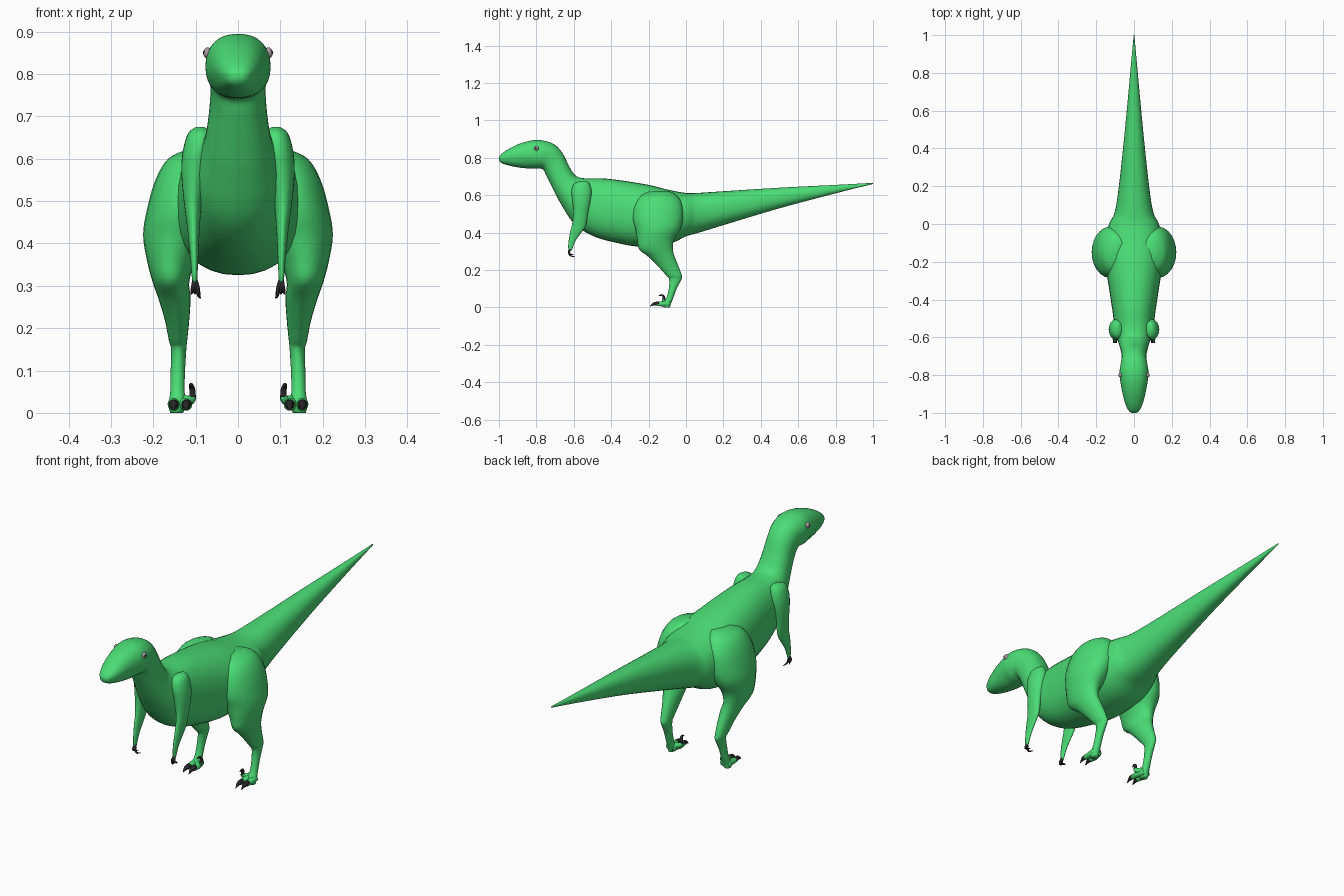
import bpy, bmesh, math
from mathutils import Vector as V

if "Cube" in bpy.data.objects:
    bpy.data.objects.remove(bpy.data.objects["Cube"])


def material(name, rgb):
    m = bpy.data.materials.new(name)
    m.diffuse_color = (*rgb, 1)
    m.use_nodes = True
    m.node_tree.nodes["Principled BSDF"].inputs["Base Color"].default_value = m.diffuse_color
    return m


GREEN = material("skin green", (0.07, 0.72, 0.18))
BLACK = material("claw black", (0.02, 0.02, 0.022))
GREY = material("eye grey", (0.40, 0.34, 0.36))


def spline(rows, steps):
    """Catmull-Rom interpolation of rows of numbers."""
    out = []
    n = len(rows)
    for i in range(n - 1):
        a, b, c, d = rows[max(i - 1, 0)], rows[i], rows[i + 1], rows[min(i + 2, n - 1)]
        for k in range(steps):
            t = k / steps
            out.append([q + 0.5 * t * (r - p + t * (2 * p - 5 * q + 4 * r - s + t * (3 * (q - r) + s - p)))
                        for p, q, r, s in zip(a, b, c, d)])
    out.append(list(rows[-1]))
    return out


def finish(bm, name, mat, mirror):
    bmesh.ops.recalc_face_normals(bm, faces=bm.faces)
    me = bpy.data.meshes.new(name)
    bm.to_mesh(me)
    bm.free()
    me.shade_smooth()
    me.materials.append(mat)
    ob = bpy.data.objects.new(name, me)
    bpy.context.collection.objects.link(ob)
    if mirror:
        ob.modifiers.new("mirror", "MIRROR").use_axis[0] = True
    return ob


def loft(name, rings, mat, sides=24, power=2.0, mirror=True, tweak=None):
    """Skin rings given as (centre, half axis u, half axis v)."""
    bm = bmesh.new()
    loops = []
    for c, u, v in rings:
        loop = []
        for k in range(sides):
            a = 2 * math.pi * k / sides
            x, y = (math.copysign(abs(f) ** (2 / power), f) for f in (math.cos(a), math.sin(a)))
            p = c + u * x + v * y
            loop.append(bm.verts.new(tweak(p) if tweak else p))
        loops.append(loop)
    for A, B in zip(loops, loops[1:]):
        for k in range(sides):
            j = (k + 1) % sides
            bm.faces.new((A[k], A[j], B[j], B[k]))
    bm.faces.new(loops[0])
    bm.faces.new(loops[-1])
    return finish(bm, name, mat, mirror)


def limb(name, rows):
    """Horizontal rings: z, front y, back y, inner x, outer x."""
    rings = [(V(((xi + xo) / 2, (f + b) / 2, z)), V(((xo - xi) / 2, 0, 0)), V((0, (b - f) / 2, 0)))
             for z, f, b, xi, xo in spline(rows, 4)]
    return loft(name, rings, GREEN)


def tube(name, rows, mat):
    """Tapered tube through x, y, z, radius."""
    pts = spline(rows, 4)
    rings = []
    for i, p in enumerate(pts):
        d = V(pts[min(i + 1, len(pts) - 1)][:3]) - V(pts[max(i - 1, 0)][:3])
        u = d.cross(V((0.9, 0.1, 0.3))).normalized()
        rings.append((V(p[:3]), u * p[3], d.normalized().cross(u) * p[3]))
    return loft(name, rings, mat, sides=10)


# head, neck, torso and tail: top y, top z, bottom y, bottom z, half width
BODY = [
    (-1.0, .802, -.999, .785, .014), (-.985, .822, -.985, .771, .031), (-.94, .852, -.94, .757, .050),
    (-.87, .882, -.87, .745, .066), (-.79, .895, -.80, .742, .077), (-.71, .875, -.765, .738, .070),
    (-.66, .825, -.745, .70, .065), (-.625, .755, -.71, .63, .070), (-.59, .705, -.67, .555, .080),
    (-.54, .69, -.60, .45, .099), (-.45, .69, -.50, .383, .112), (-.34, .678, -.37, .345, .130),
    (-.20, .655, -.24, .325, .150), (-.09, .628, -.09, .34, .152), (0, .612, 0, .38, .132),
    (.06, .612, .06, .397, .103), (.20, .621, .20, .44, .080), (.50, .640, .50, .53, .048),
    (.80, .655, .80, .61, .020), (1.0, .666, 1.0, .66, .002)]


def jaw(p):
    """Set the lower jaw in slightly to make the mouth line."""
    if p.y < -0.82 and p.z < 0.797:
        p.x *= 0.95
    return p


loft("body", [(V((0, (a + c) / 2, (b + d) / 2)), V((w, 0, 0)), V((0, (a - c) / 2, (b - d) / 2)))
              for a, b, c, d, w in spline(BODY, 5)], GREEN, 32, 2.25, False, jaw)

# hind legs
limb("hind_leg", [
    (.622, -.19, -.09, .05, .12), (.60, -.24, -.05, .04, .165), (.55, -.275, -.02, .04, .195),
    (.48, -.285, -.015, .05, .215), (.42, -.27, -.03, .07, .224), (.36, -.26, -.065, .10, .215),
    (.31, -.25, -.07, .115, .202), (.27, -.20, -.06, .112, .188), (.22, -.15, -.04, .115, .173),
    (.17, -.105, -.022, .12, .163), (.15, -.09, -.024, .122, .158), (.10, -.092, -.05, .125, .159),
    (.05, -.105, -.068, .126, .160), (.02, -.125, -.08, .122, .164), (0, -.12, -.085, .13, .16)])

# arms
limb("arm", [
    (.675, -.57, -.53, .08, .10), (.66, -.60, -.515, .06, .118), (.62, -.612, -.505, .06, .130),
    (.57, -.607, -.51, .07, .134), (.50, -.602, -.525, .085, .128), (.44, -.61, -.535, .09, .12),
    (.41, -.618, -.552, .092, .117), (.36, -.627, -.588, .094, .112), (.32, -.63, -.605, .096, .109),
    (.305, -.625, -.61, .098, .106)])

# toes with claws
for side, x0, x1 in (("outer", .149, .152), ("inner", .134, .122)):
    tube(side + "_toe", [(x0, -.09, .022, .017), (x1, -.125, .019, .014), (x1, -.155, .018, .011)], GREEN)
    tube(side + "_toe_claw", [(x1, -.145, .020, .012), (x1, -.17, .019, .009), (x1, -.192, .006, .001)], BLACK)
tube("raised_toe", [(.128, -.095, .03, .013), (.112, -.112, .03, .011), (.107, -.122, .04, .008)], GREEN)
tube("sickle_claw", [(.107, -.120, .036, .008), (.108, -.118, .055, .007), (.111, -.130, .066, .005),
                     (.112, -.148, .062, .001)], BLACK)

# finger claws
for n, x, y in (("inner", .088, -.594), ("middle", .101, -.598), ("outer", .111, -.606)):
    z = .271 if n == "inner" else .28
    tube(n + "_finger_claw", [(.102, -.618, .315, .006), ((.102 + x) / 2, -.626, .295, .005),
                              ((.102 + 2 * x) / 3, -.618, z + .006, .004), (x, y, z, .001)], BLACK)


# eyes
def ball(name, centre, size, mat):
    bm = bmesh.new()
    bmesh.ops.create_uvsphere(bm, u_segments=16, v_segments=10, radius=1)
    for v in bm.verts:
        v.co = V(centre) + V(v.co[i] * size[i] for i in range(3))
    finish(bm, name, mat, True)


ball("eye", (.072, -.80, .85), (.010, .013, .013), GREY)
ball("pupil", (.079, -.802, .851), (.004, .006, .006), BLACK)
